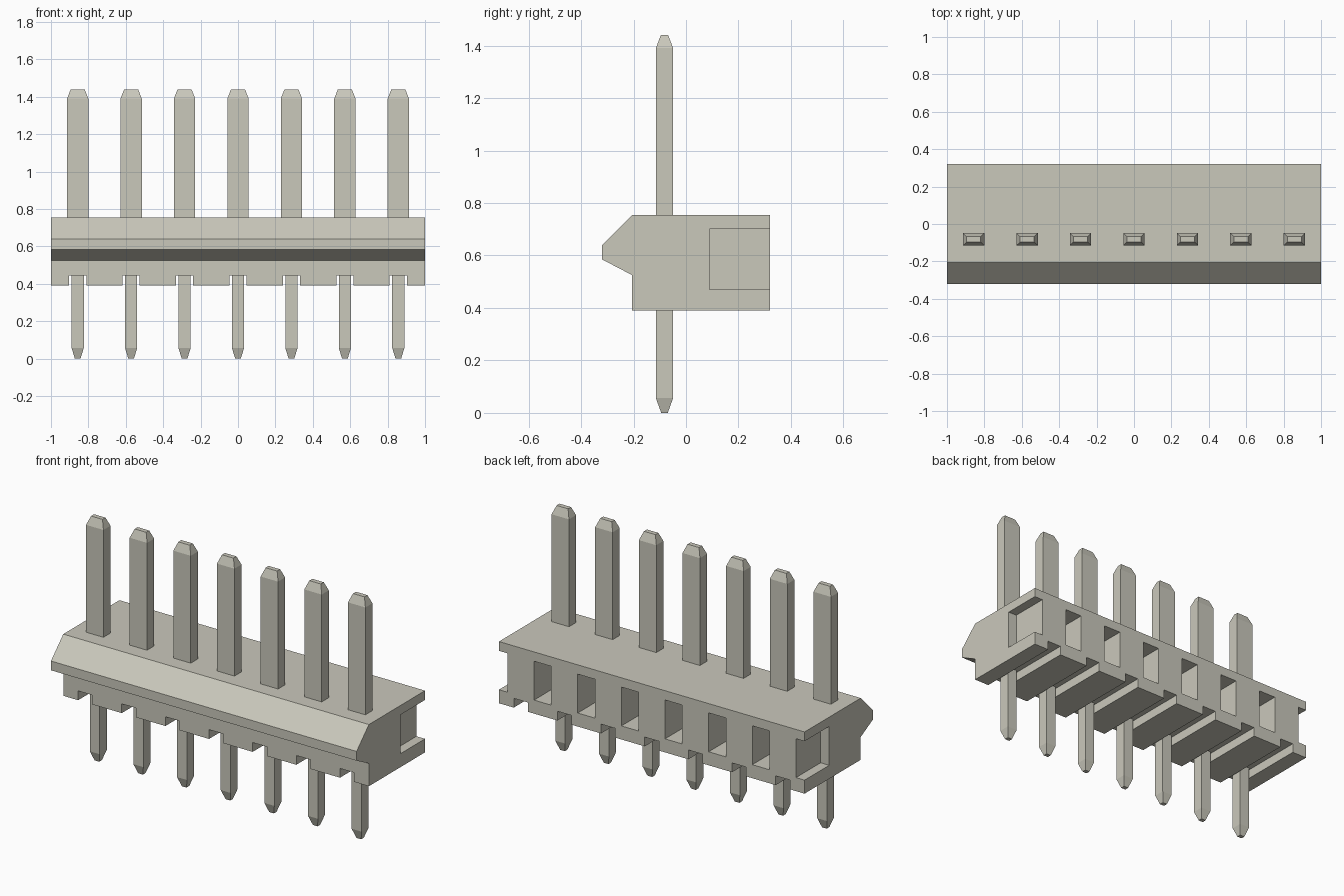
import bpy, bmesh

if "Cube" in bpy.data.objects:
    bpy.data.objects.remove(bpy.data.objects["Cube"], do_unlink=True)

PITCH = 2 / 7
PIN_Y = -0.082

ivory = bpy.data.materials.new("warm_grey_plastic")
ivory.use_nodes = True
ivory.diffuse_color = (0.59, 0.58, 0.50, 1)
ivory.node_tree.nodes["Principled BSDF"].inputs["Base Color"].default_value = ivory.diffuse_color


def finish(name, bm):
    """Turn a bmesh into a flat shaded object."""
    bmesh.ops.recalc_face_normals(bm, faces=bm.faces)
    mesh = bpy.data.meshes.new(name)
    bm.to_mesh(mesh)
    bm.free()
    mesh.materials.append(ivory)
    obj = bpy.data.objects.new(name, mesh)
    bpy.context.collection.objects.link(obj)
    return obj


def add_box(bm, x, width, y0, y1, z0, z1):
    verts = bmesh.ops.create_cube(bm, size=1)["verts"]
    bmesh.ops.scale(bm, vec=(width, y1 - y0, z1 - z0), verts=verts)
    bmesh.ops.translate(bm, vec=(x, (y0 + y1) / 2, (z0 + z1) / 2), verts=verts)


def loft(bm, rings):
    """Bridge equal-length rings of points and cap both ends."""
    rows = [[bm.verts.new(p) for p in ring] for ring in rings]
    n = len(rows[0])
    for a, b in zip(rows, rows[1:]):
        for i in range(n):
            j = (i + 1) % n
            bm.faces.new((a[i], a[j], b[j], b[i]))
    bm.faces.new(rows[0])
    bm.faces.new(rows[-1])


# Housing: side profile with the latch ridge, extruded along x
profile = [(-0.205, 0.39), (0.32, 0.39), (0.32, 0.755), (-0.205, 0.755),
           (-0.32, 0.64), (-0.32, 0.585), (-0.205, 0.525)]
bm = bmesh.new()
loft(bm, [[(x, y, z) for y, z in profile] for x in (-1, 1)])
housing = finish("housing", bm)

# Cutter: grooves under each pin, rear pockets between pins and at both ends
bm = bmesh.new()
for i in range(7):
    add_box(bm, (i - 3) * PITCH, 0.092, -0.5, 0.5, 0.3, 0.445)
for i in range(8):
    add_box(bm, (i - 3.5) * PITCH, 0.112, 0.09, 0.5, 0.47, 0.70)
cutter = finish("housing_cutter", bm)
cutter.hide_render = True

cut = housing.modifiers.new("cut_outs", 'BOOLEAN')
cut.operation = 'DIFFERENCE'
cut.solver = 'EXACT'
cut.object = cutter
bpy.context.view_layer.objects.active = housing
bpy.ops.object.modifier_apply(modifier=cut.name)
bpy.data.objects.remove(cutter, do_unlink=True)

# Pins: (z, width, depth) from lower tip to upper tip, stepped inside the housing
sections = [(0, 0.03, 0.025), (0.057, 0.065, 0.066), (0.6, 0.065, 0.066),
            (0.6, 0.114, 0.066), (1.39, 0.114, 0.066), (1.44, 0.075, 0.028)]
for i in range(7):
    x = (i - 3) * PITCH
    bm = bmesh.new()
    loft(bm, [[(x + sx * w / 2, PIN_Y + sy * d / 2, z)
               for sx, sy in ((-1, -1), (1, -1), (1, 1), (-1, 1))]
              for z, w, d in sections])
    finish(f"pin_{i + 1}", bm)
